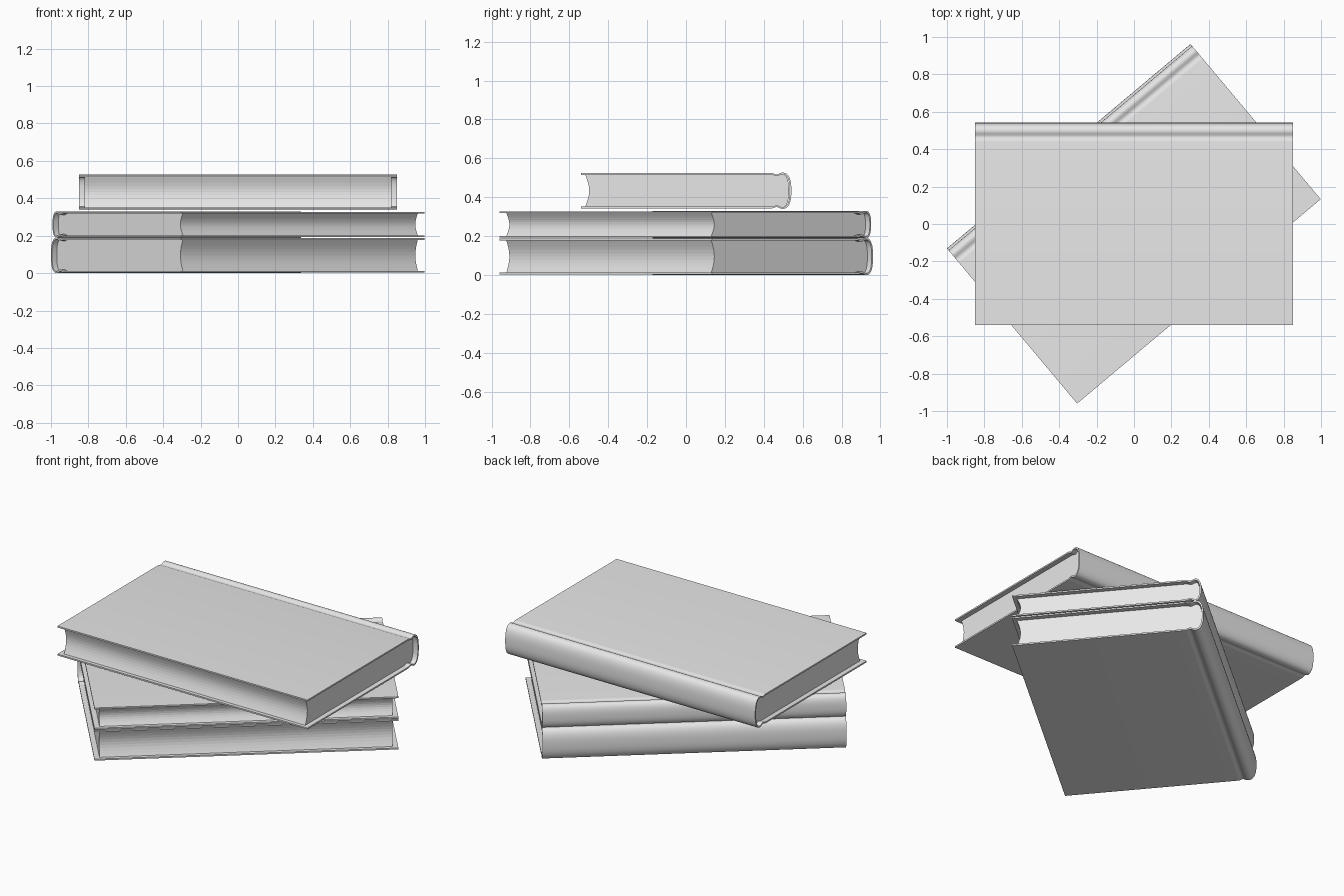
import bpy, bmesh
from math import sin, cos, pi, radians

if "Cube" in bpy.data.objects:
    bpy.data.objects.remove(bpy.data.objects["Cube"], do_unlink=True)

grey = bpy.data.materials.new("plain grey")
grey.use_nodes = True
grey.diffuse_color = (0.8, 0.8, 0.8, 1)
grey.node_tree.nodes["Principled BSDF"].inputs["Base Color"].default_value = (0.8, 0.8, 0.8, 1)

HALF_LENGTH = 0.85   # along the spine
DEPTH = 0.54         # from the middle to the fore edge of the boards
BOARD = 0.009        # cover thickness
HINGE = 0.495        # where the rounded spine begins


def wrap(half, inset, front, spine_inset):
    """Cross-section (y, z) from the top fore edge, round the spine, to the bottom fore edge."""
    top = half - inset
    upper = [(front, top), (0.44, top)]
    # hinge groove along the spine
    for i in range(1, 8):
        t = i / 8
        upper.append((0.44 + (HINGE - 0.44) * t, top + 0.003 * t - 0.008 * sin(pi * t) ** 2))
    # upper quarter of the rounded spine
    bulge = 0.52 * half - spine_inset
    for i in range(12):
        a = pi / 2 * (1 - i / 12)
        upper.append((HINGE + bulge * max(cos(a), 0) ** 0.8, (top + 0.003) * sin(a) ** 0.8))
    lower = [(y, -z) for y, z in reversed(upper)]
    return upper + [(HINGE + bulge, 0)] + lower


def extrude(name, profile, half_length, cap):
    """Sweep a closed profile along x; cap lists the index groups closing each end."""
    bm = bmesh.new()
    ends = [[bm.verts.new((x, y, z)) for y, z in profile] for x in (-half_length, half_length)]
    n = len(profile)
    for i in range(n):
        j = (i + 1) % n
        bm.faces.new((ends[0][i], ends[0][j], ends[1][j], ends[1][i]))
    for ring in ends:
        for group in cap:
            bm.faces.new([ring[i] for i in group])
    bmesh.ops.recalc_face_normals(bm, faces=bm.faces)
    mesh = bpy.data.meshes.new(name)
    bm.to_mesh(mesh)
    bm.free()
    mesh.materials.append(grey)
    obj = bpy.data.objects.new(name, mesh)
    bpy.context.collection.objects.link(obj)
    return obj


def book(name, bottom, top, angle):
    half = (top - bottom) / 2

    # cover: thin shell with two boards and a rounded spine
    outer = wrap(half, 0, -DEPTH, 0)
    inner = wrap(half, BOARD, -DEPTH, BOARD)
    n = len(outer)
    cap = [(i, i + 1, 2 * n - 2 - i, 2 * n - 1 - i) for i in range(n - 1)]
    cover = extrude(name + "_cover", outer + inner[::-1], HALF_LENGTH, cap)
    bpy.ops.object.select_all(action='DESELECT')
    cover.select_set(True)
    bpy.context.view_layer.objects.active = cover
    bpy.ops.object.shade_smooth_by_angle(angle=radians(35))

    # pages: block with a hollow fore edge
    front = -DEPTH + 0.022
    block = wrap(half, BOARD, front, BOARD + 0.004)
    edge = half - BOARD
    for i in range(1, 10):
        t = i / 10
        block.append((front + 0.02 * sin(pi * t), edge * (2 * t - 1)))
    pages = extrude(name + "_pages", block, HALF_LENGTH - 0.03, [range(len(block))])

    for obj in (cover, pages):
        obj.location.z = (bottom + top) / 2
        obj.rotation_euler.z = radians(angle)


book("bottom_book", 0.003, 0.187, 40)
book("middle_book", 0.193, 0.327, 40)
book("top_book", 0.343, 0.524, 0)
